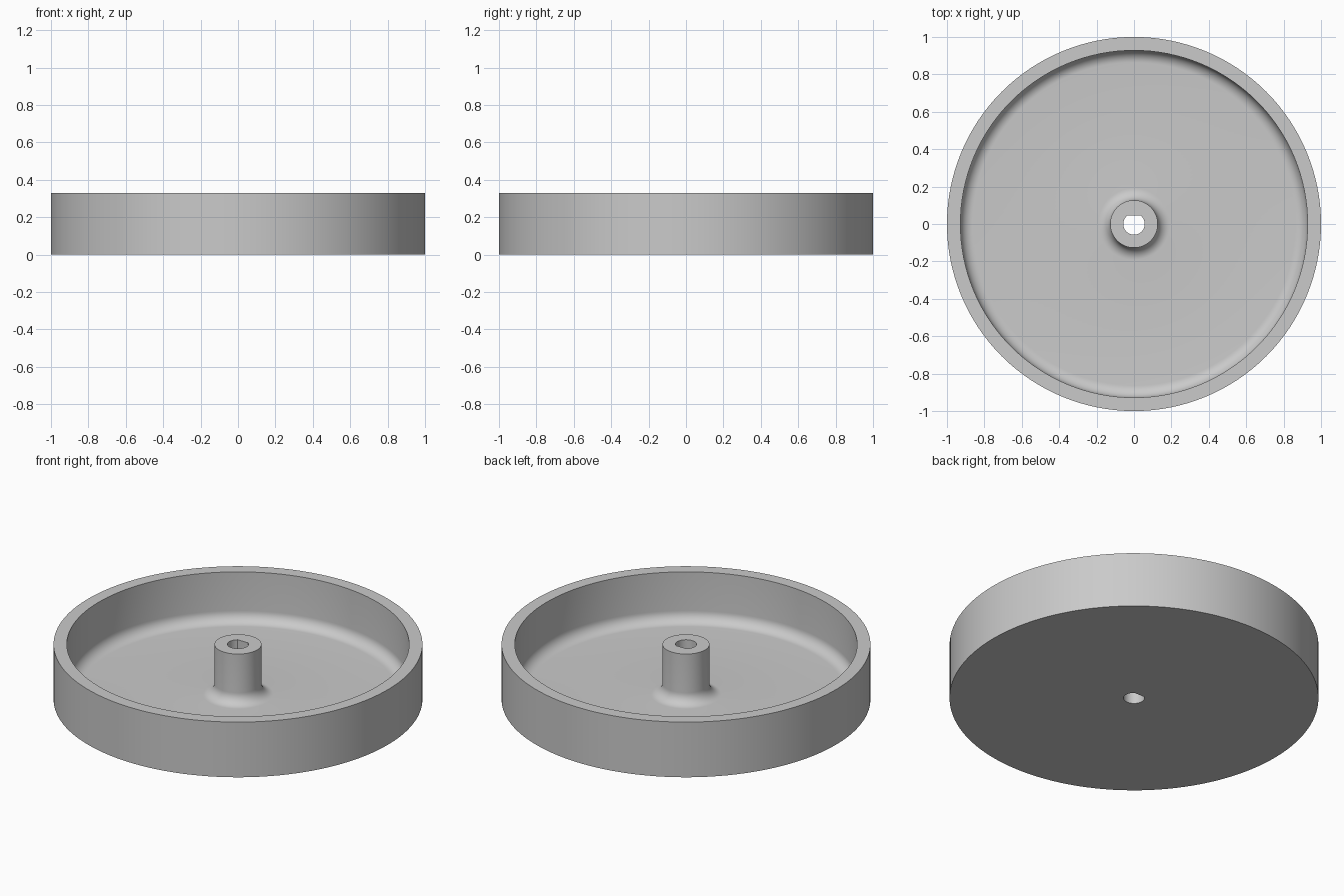
import bpy, bmesh
from math import sin, cos, pi, radians

if "Cube" in bpy.data.objects:
    bpy.data.objects.remove(bpy.data.objects["Cube"], do_unlink=True)

SEGMENTS = 128
HEIGHT, FLOOR, FILLET = 0.33, 0.033, 0.065
RIM_IN, HUB, BORE = 0.928, 0.127, 0.057
FLAT = BORE * sin(2 * pi * 19 / SEGMENTS)   # flat of the D-shaped bore, on a segment corner

grey = bpy.data.materials.new("plain_grey")
grey.use_nodes = True
grey.diffuse_color = (0.59, 0.59, 0.59, 1)
grey.node_tree.nodes["Principled BSDF"].inputs["Base Color"].default_value = (0.59, 0.59, 0.59, 1)


def fillet(cx, start, end, steps=10):
    """Quarter arc in the profile, centred one fillet radius above the floor."""
    angles = [radians(start + (end - start) * i / steps) for i in range(steps + 1)]
    return [(cx + FILLET * cos(a), FLOOR + FILLET + FILLET * sin(a)) for a in angles]


# Closed cross-section: base, outer wall, rim, filleted floor, hub, bore
profile = [(BORE, 0), (1, 0), (1, HEIGHT), (RIM_IN, HEIGHT)]
profile += fillet(RIM_IN - FILLET, 0, -90)
profile += fillet(HUB + FILLET, -90, -180)
profile += [(HUB, HEIGHT), (BORE, HEIGHT)]

# Revolve the section, clamping the bore rings to the flat
bm = bmesh.new()
rings = []
for r, z in profile:
    ring = []
    for i in range(SEGMENTS):
        a = 2 * pi * i / SEGMENTS
        y = r * sin(a)
        ring.append(bm.verts.new((r * cos(a), min(y, FLAT) if r == BORE else y, z)))
    rings.append(ring)
for k, ring in enumerate(rings):
    after = rings[(k + 1) % len(rings)]
    for i in range(SEGMENTS):
        j = (i + 1) % SEGMENTS
        bm.faces.new((ring[i], ring[j], after[j], after[i]))
bmesh.ops.recalc_face_normals(bm, faces=bm.faces)

mesh = bpy.data.meshes.new("wheel_dish")
bm.to_mesh(mesh)
bm.free()
mesh.materials.append(grey)
wheel = bpy.data.objects.new("wheel_dish", mesh)
bpy.context.collection.objects.link(wheel)

# Smooth curves, sharp rim and bore edges
bpy.ops.object.select_all(action="DESELECT")
wheel.select_set(True)
bpy.context.view_layer.objects.active = wheel
bpy.ops.object.shade_smooth_by_angle(angle=radians(30))
